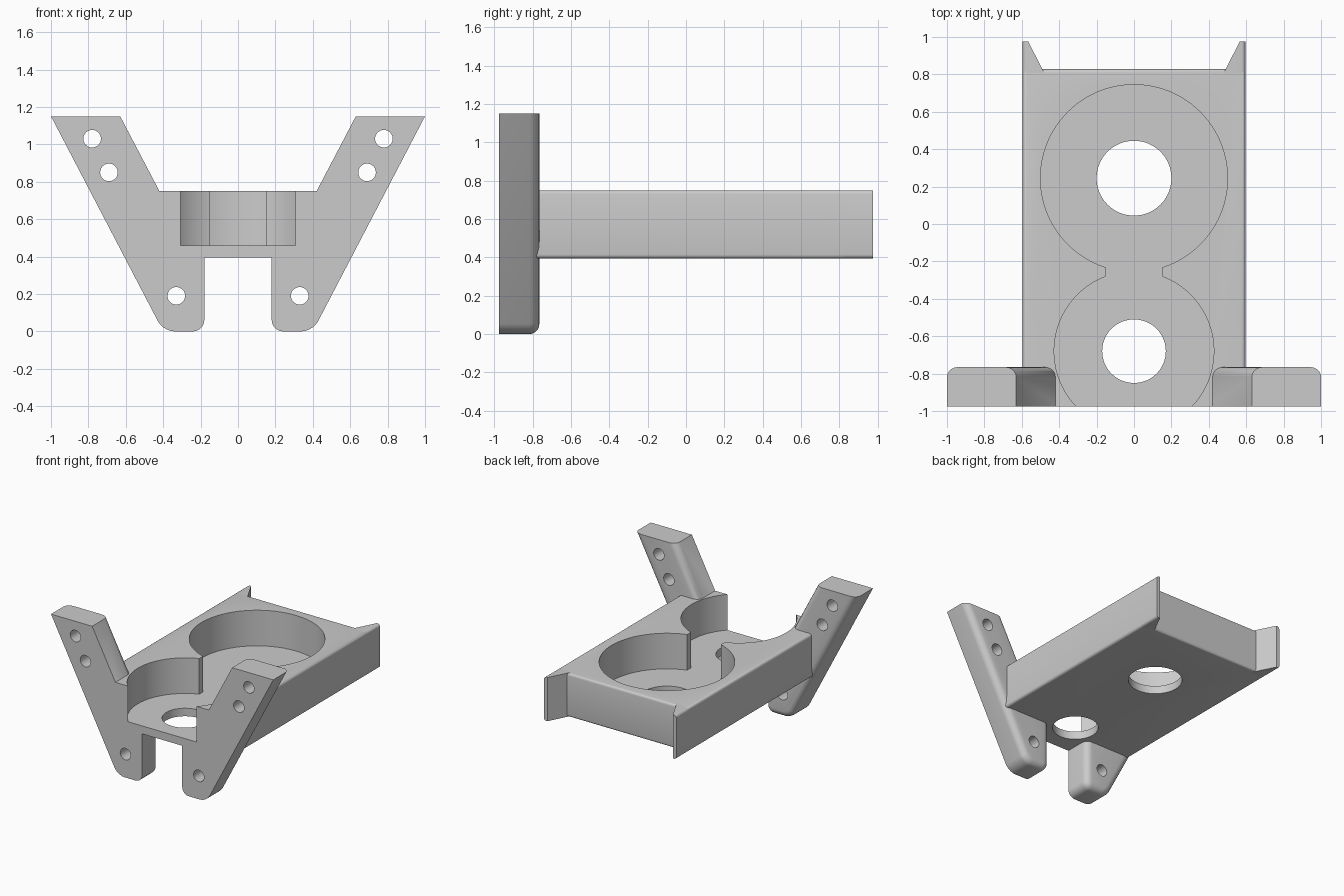
import bpy, bmesh, math
from mathutils import Vector

if "Cube" in bpy.data.objects:
    bpy.data.objects.remove(bpy.data.objects["Cube"])

grey = bpy.data.materials.new("plain grey")
grey.use_nodes = True
COLOUR = (0.6, 0.6, 0.6, 1)
grey.diffuse_color = COLOUR
grey.node_tree.nodes["Principled BSDF"].inputs["Base Color"].default_value = COLOUR

FRONT, BACK = -0.975, 0.975
PLATE_BACK, TRAY_BACK = -0.765, 0.828
BOTTOM, TOP, FLOOR = 0.395, 0.75, 0.46
SIDE, SOFT = 0.595, 0.02
POCKETS = ((0.245, 0.5, 0.2), (-0.68, 0.427, 0.17))
parts = []


def finish(name, bm):
    bmesh.ops.recalc_face_normals(bm, faces=bm.faces)
    mesh = bpy.data.meshes.new(name)
    bm.to_mesh(mesh)
    bm.free()
    mesh.materials.append(grey)
    obj = bpy.data.objects.new(name, mesh)
    bpy.context.collection.objects.link(obj)
    return obj


def prism(ring_a, ring_b):
    """Closed solid between two matching rings of points."""
    bm = bmesh.new()
    a = [bm.verts.new(p) for p in ring_a]
    b = [bm.verts.new(p) for p in ring_b]
    bm.faces.new(a)
    bm.faces.new(b[::-1])
    for i in range(len(a)):
        j = (i + 1) % len(a)
        bm.faces.new((a[i], b[i], b[j], a[j]))
    bmesh.ops.recalc_face_normals(bm, faces=bm.faces)
    return bm


def round_edges(bm, rule, radius, segments):
    edges = [e for e in bm.edges if rule(*(v.co for v in e.verts))]
    bmesh.ops.bevel(bm, geom=edges, offset=radius, segments=segments,
                    profile=0.5, affect='EDGES', clamp_overlap=True)


def box(x, y0, y1, z0, z1):
    ring = [(-x, y0), (x, y0), (x, y1), (-x, y1)]
    return prism([(*p, z0) for p in ring], [(*p, z1) for p in ring])


def cylinder(radius, start, end, sides):
    """Cylinder along y or z between two points."""
    start, end = Vector(start), Vector(end)
    upright = abs(end.z - start.z) > abs(end.y - start.y)
    side = Vector((0, 1, 0)) if upright else Vector((0, 0, 1))
    turn = [2 * math.pi * i / sides for i in range(sides)]
    ring = [Vector((radius * math.cos(t), 0, 0)) + side * radius * math.sin(t) for t in turn]
    return prism([start + p for p in ring], [end + p for p in ring])


def cut(target, bm):
    tool = finish("cutter", bm)
    tool.hide_render = True
    mod = target.modifiers.new("cut", 'BOOLEAN')
    mod.operation = 'DIFFERENCE'
    mod.solver = 'EXACT'
    mod.object = tool
    bpy.context.view_layer.objects.active = target
    bpy.ops.object.modifier_apply(modifier=mod.name)
    bpy.data.objects.remove(tool)


# Tray with softened side and rear edges
bm = box(SIDE, FRONT, TRAY_BACK, BOTTOM, TOP)
round_edges(bm, lambda p, q: abs(p.z - q.z) < 0.01 and max(p.y, q.y) > 0, SOFT, 4)
tray = finish("tray", bm)
parts.append(tray)

# Two round pockets with holes in the floor, joined by a narrow neck
for y, pocket, hole in POCKETS:
    cut(tray, cylinder(pocket, (0, y, FLOOR), (0, y, 0.9), 96))
    cut(tray, cylinder(hole, (0, y, 0.3), (0, y, 0.6), 64))
cut(tray, box(0.152, -0.4, -0.1, FLOOR, 0.9))

for s, side in ((1, "left"), (-1, "right")):
    # Tapered ear behind the tray, with softened outer edges
    arc = [math.radians(90 * i / 4) for i in range(5)]
    upper = [(SIDE - SOFT + SOFT * math.sin(t), TOP - SOFT + SOFT * math.cos(t)) for t in arc]
    lower = [(x, BOTTOM + TOP - z) for x, z in reversed(upper)]

    def ear_ring(y):
        inner = 0.565 - (BACK - y) * 0.51
        outline = [(inner, BOTTOM), (inner, TOP)] + upper + lower
        return [(s * x, y, z) for x, z in outline]

    parts.append(finish(side + "_ear", prism(ear_ring(0.79), ear_ring(BACK))))

    # Angled front wing with its foot, rounded at the rear
    shape = [(1, 1.15), (0.63, 1.15), (0.394, 0.70), (0.18, 0.56), (0.18, 0), (0.4, 0)]
    bm = prism([(s * x, FRONT, z) for x, z in shape],
               [(s * x, PLATE_BACK, z) for x, z in shape])
    round_edges(bm, lambda p, q: p.z < 0.01 and q.z < 0.01 and abs(p.y - q.y) > 0.1, 0.06, 5)
    round_edges(bm, lambda p, q: min(p.y, q.y) > PLATE_BACK - 0.001
                and min(p.z, q.z) < 1.14, 0.052, 5)
    wing = finish(side + "_wing", bm)
    parts.append(wing)

    # Clear the front pocket and drill the screw holes
    y, pocket, hole = POCKETS[1]
    cut(wing, cylinder(pocket + 0.001, (0, y, FLOOR - 0.02), (0, y, 0.9), 96))
    for x, z in ((0.78, 1.03), (0.69, 0.85), (0.33, 0.19)):
        cut(wing, cylinder(0.047, (s * x, -1.1, z), (s * x, -0.6, z), 32))

# Smooth curves, crisp corners
bpy.ops.object.select_all(action='DESELECT')
for part in parts:
    part.select_set(True)
bpy.context.view_layer.objects.active = tray
bpy.ops.object.shade_smooth_by_angle(angle=math.radians(30))
